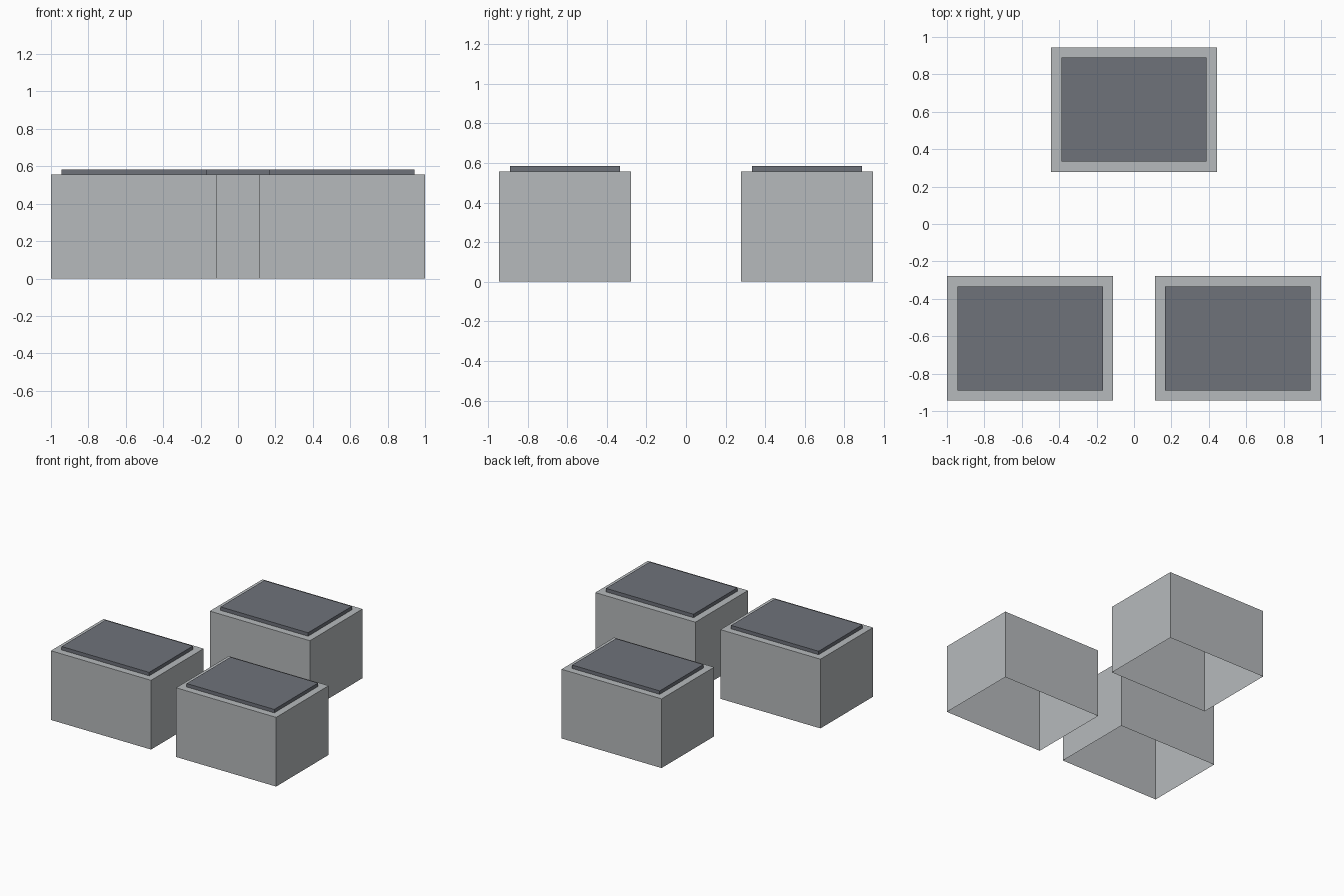
import bpy
import bmesh

cube = bpy.data.objects.get("Cube")
if cube:
    bpy.data.objects.remove(cube, do_unlink=True)

U = 1 / 18  # design module: the whole layout is 36 modules wide


def make_material(name, color):
    mat = bpy.data.materials.new(name)
    mat.use_nodes = True
    mat.diffuse_color = color
    mat.node_tree.nodes["Principled BSDF"].inputs["Base Color"].default_value = color
    return mat


def open_box(name, x, y, z, width, depth, height, mat):
    """Box standing on z (all in modules) with no bottom face."""
    bm = bmesh.new()
    bmesh.ops.create_cube(bm, size=1)
    bottom = [f for f in bm.faces if f.normal.z < -0.5]
    bmesh.ops.delete(bm, geom=bottom, context="FACES_ONLY")
    bmesh.ops.scale(bm, vec=(width * U, depth * U, height * U), verts=bm.verts)
    bmesh.ops.translate(bm, vec=(0, 0, height * U / 2), verts=bm.verts)
    mesh = bpy.data.meshes.new(name)
    bm.to_mesh(mesh)
    bm.free()
    mesh.materials.append(mat)
    obj = bpy.data.objects.new(name, mesh)
    obj.location = (x * U, y * U, z * U)
    bpy.context.collection.objects.link(obj)
    return obj


wall_grey = make_material("wall_grey", (0.468, 0.491, 0.503, 1))
roof_slate = make_material("roof_slate", (0.156, 0.168, 0.195, 1))

# Three identical blocks: two at the front, one centred at the back
blocks = {"front_right": (-10, -11), "front_left": (10, -11), "back": (0, 11)}
for label, (x, y) in blocks.items():
    # Open-bottomed body with an inset roof slab on top
    open_box(label + "_block", x, y, 0, 16, 12, 10, wall_grey)
    open_box(label + "_roof_slab", x, y, 10, 14, 10, 0.5, roof_slate)
